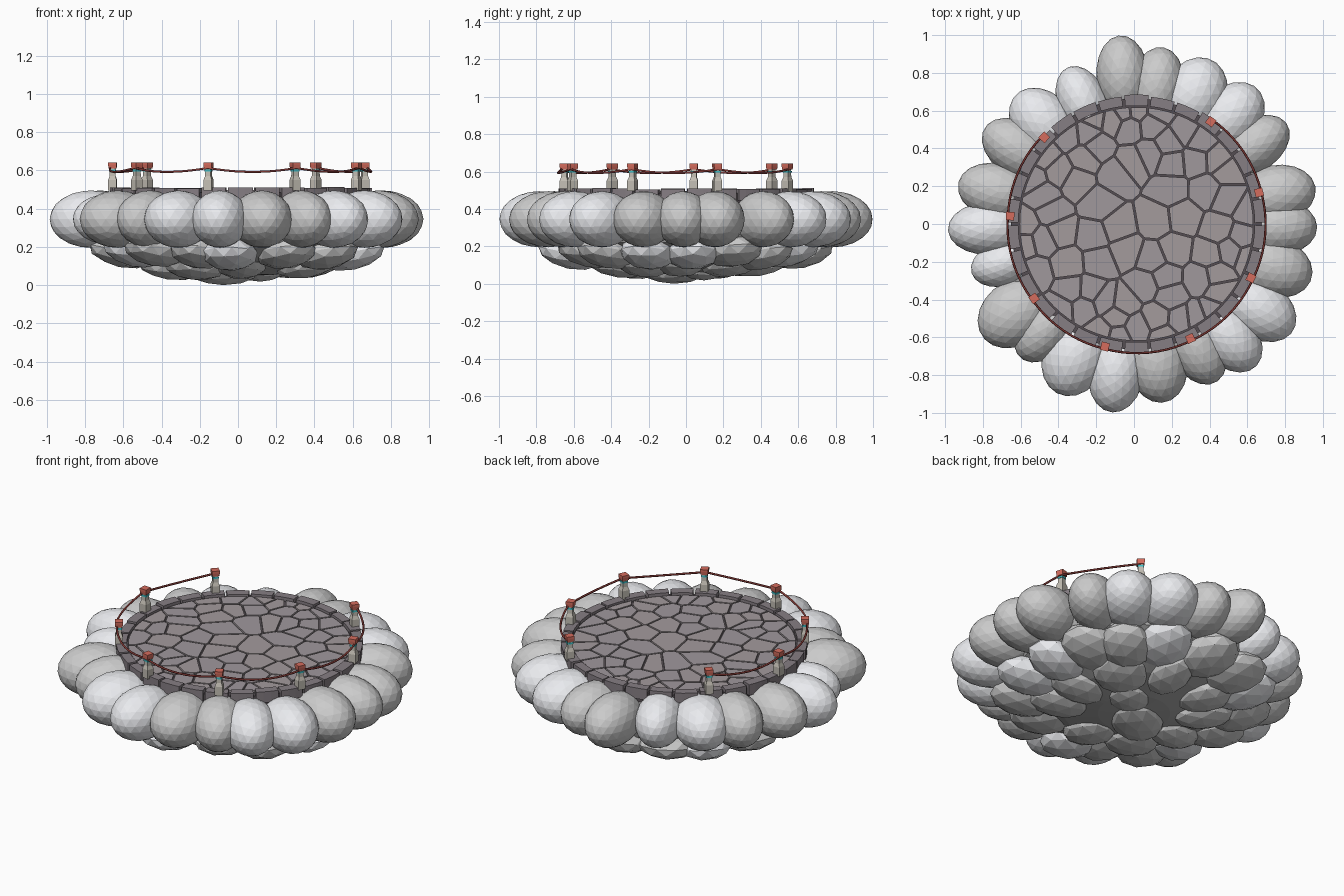
import bpy, bmesh, random
from math import sin, cos, pi, radians, atan2, hypot, sqrt
from mathutils import Matrix, Vector

if "Cube" in bpy.data.objects:
    bpy.data.objects.remove(bpy.data.objects["Cube"])

random.seed(7)
CX = 0.013          # centre of the stone platform


def mat(name, col):
    m = bpy.data.materials.new(name)
    m.diffuse_color = (*col, 1)
    m.use_nodes = True
    m.node_tree.nodes["Principled BSDF"].inputs["Base Color"].default_value = m.diffuse_color
    return m


LIGHT = mat("cloud_light", (0.82, 0.83, 0.86))
DARK = mat("cloud_shade", (0.52, 0.52, 0.52))
UNDER = mat("cloud_under", (0.42, 0.42, 0.42))
FLAG = [mat("flagstone_a", (0.37, 0.325, 0.335)), mat("flagstone_b", (0.35, 0.315, 0.335))]
RIM = mat("rim_stone", (0.24, 0.21, 0.23))
GROUT = mat("grout", (0.09, 0.075, 0.085))
POST = mat("post_stone", (0.55, 0.52, 0.46))
RED = mat("red_paint", (0.66, 0.15, 0.11))
ROPE = mat("rope_red", (0.22, 0.04, 0.035))
CYAN = mat("cyan_band", (0.05, 0.55, 0.60))


def finish(bm, name, mats):
    bmesh.ops.recalc_face_normals(bm, faces=bm.faces)
    me = bpy.data.meshes.new(name)
    bm.to_mesh(me)
    bm.free()
    for m in mats:
        me.materials.append(m)
    ob = bpy.data.objects.new(name, me)
    bpy.context.collection.objects.link(ob)
    return ob


def puff(name, ang, r, z, size, sub, m, tilt=0.0):
    """Faceted ellipsoid; size = radial, tangential, vertical half-lengths."""
    bm = bmesh.new()
    bmesh.ops.create_icosphere(bm, subdivisions=sub, radius=1)
    M = (Matrix.Translation((r * cos(ang), r * sin(ang), z)) @ Matrix.Rotation(ang, 4, 'Z')
         @ Matrix.Rotation(tilt, 4, 'Y') @ Matrix.Diagonal((*size, 1))
         @ Matrix.Rotation(random.uniform(0, 6), 4, 'Z'))
    bm.transform(M)
    return finish(bm, name, [m])


def prism(bm, pts, z0, z1, mi=0):
    """Solid from a flat outline."""
    lo = [bm.verts.new((x, y, z0)) for x, y in pts]
    hi = [bm.verts.new((x, y, z1)) for x, y in pts]
    n = len(pts)
    faces = [bm.faces.new(lo[::-1]), bm.faces.new(hi)]
    faces += [bm.faces.new((lo[i], lo[(i + 1) % n], hi[(i + 1) % n], hi[i])) for i in range(n)]
    for f in faces:
        f.material_index = mi


def lathe(bm, prof, sides, M=Matrix(), mi=0, turn=0.0):
    """Closed turned shape from (radius, z) pairs."""
    rings = [[bm.verts.new(M @ Vector((r * cos(turn + 2 * pi * k / sides),
                                       r * sin(turn + 2 * pi * k / sides), z)))
              for k in range(sides)] for r, z in prof]
    faces = [bm.faces.new(rings[0][::-1]), bm.faces.new(rings[-1])]
    for a, b in zip(rings, rings[1:]):
        faces += [bm.faces.new((a[k], a[(k + 1) % sides], b[(k + 1) % sides], b[k]))
                  for k in range(sides)]
    for f in faces:
        f.material_index = mi


# outer ring of cloud puffs: outer tip x, y, half width, light flag
outer = [(-.075, .998, .14, 0), (.155, .935, .145, 0), (.41, .87, .17, 1), (.65, .72, .16, 1),
         (.81, .53, .14, 0), (.96, .20, .155, 0), (.97, -.02, .15, 0), (.94, -.29, .16, 0),
         (.84, -.57, .155, 1), (.64, -.76, .15, 1), (.43, -.84, .145, 0), (.16, -.945, .16, 0),
         (-.12, -.997, .15, 1), (-.40, -.90, .17, 1), (-.60, -.71, .14, 0), (-.80, -.60, .17, 0),
         (-.86, -.26, .12, 1), (-.985, -.03, .14, 1), (-.93, .22, .15, 0), (-.79, .51, .145, 0),
         (-.62, .69, .16, 1), (-.35, .83, .135, 1)]
for i, (x, y, w, lt) in enumerate(outer):
    small = w < .122
    R, a = hypot(x, y), atan2(y, x)
    rr = .18 if small else .215
    puff(f"cloud_outer_{i}", a, R - rr, .345, (rr, w, .13 if small else .15), 3, LIGHT if lt else DARK)

# middle and lower rings of flatter puffs
for i in range(16):
    a = 2 * pi * (i + random.uniform(-.2, .2)) / 16
    puff(f"cloud_middle_{i}", a, random.uniform(.57, .63), random.uniform(.16, .19),
         (.18, random.uniform(.14, .175), .085), 2, LIGHT if i % 3 == 0 else DARK, -.2)
for i in range(9):
    a = 2 * pi * (i + random.uniform(-.25, .25)) / 9
    puff(f"cloud_lower_{i}", a, random.uniform(.34, .42), random.uniform(.095, .115),
         (.17, random.uniform(.12, .16), .068), 2, DARK, -.13)
puff("cloud_bottom_a", radians(220), .10, .066, (.20, .15, .066), 2, DARK)
puff("cloud_bottom_b", radians(40), .15, .078, (.14, .12, .06), 2, DARK)

# smooth cloud core closing the underside
bm = bmesh.new()
lathe(bm, [(.02, .045), (.2, .055), (.4, .09), (.58, .15), (.70, .22), (.74, .32), (.70, .40), (.6, .44)], 48)
finish(bm, "cloud_core", [UNDER])

# grout bed under the flagstones
bm = bmesh.new()
lathe(bm, [(.665, .42), (.665, .485)], 64, Matrix.Translation((CX, 0, 0)))
finish(bm, "grout_bed", [GROUT])

# irregular flagstones: cells around scattered points, clipped to a circle
seeds = []
for _ in range(3000):
    r, a = .62 * sqrt(random.random()), random.uniform(0, 2 * pi)
    p = Vector((r * cos(a), r * sin(a)))
    gap = .065 + .075 * (1 - r / .62)
    if len(seeds) < 72 and all((p - q).length > gap for q in seeds):
        seeds.append(p)


def clip(poly, mid, n):
    out = []
    for a, b in zip(poly, poly[1:] + poly[:1]):
        da, db = (a - mid).dot(n), (b - mid).dot(n)
        if da <= 0:
            out.append(a)
        if da * db < 0:
            out.append(a.lerp(b, da / (da - db)))
    return out


bm = bmesh.new()
for s in seeds:
    poly = [Vector((.618 * cos(k * pi / 36), .618 * sin(k * pi / 36))) for k in range(72)]
    for q in seeds:
        if q is not s and poly:
            n = (q - s).normalized()
            poly = clip(poly, (s + q) / 2 - n * .005, n)
    if len(poly) > 2:
        prism(bm, [(v.x + CX, v.y) for v in poly], .465, .497, random.randint(0, 1))
finish(bm, "flagstones", FLAG)

# ring of rim blocks
bm = bmesh.new()
N = 30
for i in range(N):
    a0, a1 = 2 * pi * (i + .05) / N, 2 * pi * (i + .95) / N
    ro = .682 + random.uniform(-.006, .006)
    arc = [a0 + (a1 - a0) * k / 3 for k in range(4)]
    pts = [(CX + ro * cos(a), ro * sin(a)) for a in arc]
    pts += [(CX + .626 * cos(a), .626 * sin(a)) for a in arc[::-1]]
    prism(bm, pts, .445, .508 + random.uniform(-.004, .004))
finish(bm, "rim_blocks", [RIM])

# square posts with cyan collar and red cap, open at the back
angles = [radians(54 - 39.6 * i) for i in range(8)]
Q = sqrt(2)
for i, a in enumerate(angles):
    bm = bmesh.new()
    M = Matrix.Translation((CX + .67 * cos(a), .67 * sin(a), 0)) @ Matrix.Rotation(a, 4, 'Z')
    lathe(bm, [(.022 * Q, .495), (.022 * Q, .55), (.015 * Q, .57), (.014 * Q, .618)], 4, M, 0, pi / 4)
    lathe(bm, [(.017 * Q, .594), (.017 * Q, .604)], 4, M, 1, pi / 4)
    lathe(bm, [(.020 * Q, .610), (.022 * Q, .628), (.022 * Q, .642)], 4, M, 2, pi / 4)
    finish(bm, f"post_{i}", [POST, CYAN, RED])

# sagging rope between neighbouring posts
cu = bpy.data.curves.new("rope", 'CURVE')
cu.dimensions = '3D'
cu.bevel_depth = .006
cu.bevel_resolution = 1
cu.use_fill_caps = True
cu.materials.append(ROPE)
for a, b in zip(angles, angles[1:]):
    sp = cu.splines.new('POLY')
    sp.points.add(10)
    for k in range(11):
        t = k / 10
        bow = 4 * t * (1 - t)
        r, an = .682 + .002 * bow, a + (b - a) * t
        sp.points[k].co = (CX + r * cos(an), r * sin(an), .613 - .021 * bow, 1)
bpy.context.collection.objects.link(bpy.data.objects.new("rope", cu))
